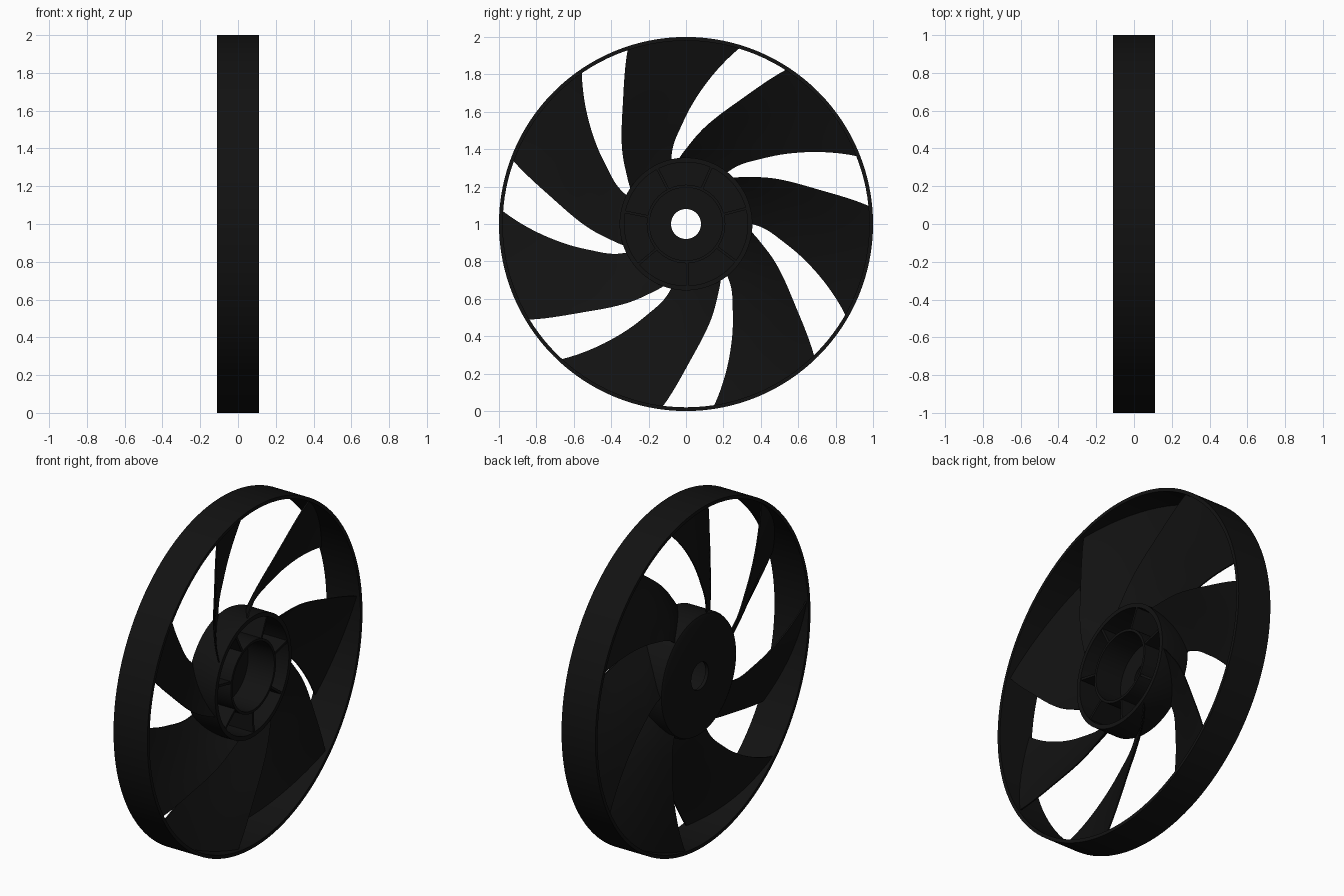
import bpy, bmesh, math
from mathutils import Vector, Matrix

if "Cube" in bpy.data.objects:
    bpy.data.objects.remove(bpy.data.objects["Cube"])

N = 7
STEP = 2 * math.pi / N
black = bpy.data.materials.new("black_plastic")
black.diffuse_color = (0.006, 0.006, 0.006, 1)
black.use_nodes = True
black.node_tree.nodes["Principled BSDF"].inputs["Base Color"].default_value = black.diffuse_color


def polar(x, r, a):
    return Vector((x, r * math.cos(a), 1 + r * math.sin(a)))


def finish(name, bm):
    bmesh.ops.recalc_face_normals(bm, faces=bm.faces[:])
    me = bpy.data.meshes.new(name)
    bm.to_mesh(me)
    bm.free()
    ob = bpy.data.objects.new(name, me)
    bpy.context.collection.objects.link(ob)
    me.materials.append(black)
    bpy.ops.object.select_all(action='DESELECT')
    ob.select_set(True)
    bpy.context.view_layer.objects.active = ob
    bpy.ops.object.shade_smooth_by_angle(angle=math.radians(35))
    return ob


def lathe(name, profile, seg):
    """Spin a closed (x, r) profile around the fan axis."""
    bm = bmesh.new()
    rings = [[bm.verts.new(polar(x, r, 2 * math.pi * i / seg)) for x, r in profile]
             for i in range(seg)]
    n = len(profile)
    for i in range(seg):
        a, b = rings[i], rings[(i + 1) % seg]
        for j in range(n):
            k = (j + 1) % n
            bm.faces.new((a[j], a[k], b[k], b[j]))
    return finish(name, bm)


def curve(vals, t):
    """Catmull-Rom through evenly indexed values, t in 0..1."""
    f = t * (len(vals) - 1)
    i = min(int(f), len(vals) - 2)
    u = f - i
    p1, p2 = vals[i], vals[i + 1]
    p0 = vals[i - 1] if i > 0 else 2 * p1 - p2
    p3 = vals[i + 2] if i + 2 < len(vals) else 2 * p2 - p1
    return 0.5 * (2 * p1 + (p2 - p0) * u + (2 * p0 - 5 * p1 + 4 * p2 - p3) * u * u
                  + (3 * p1 - p0 - 3 * p2 + p3) * u ** 3)


# Outer shroud ring
lathe("outer_ring", [(-.11, .98), (-.11, 1), (.11, 1), (.11, .98)], 128)

# Hub: closed at the back, open toward +x with two concentric walls
lathe("hub", [(-.09, .08), (-.09, .33), (-.083, .347), (-.065, .355), (.1, .355),
              (.1, .33), (-.07, .33), (-.07, .21), (.1, .21), (.1, .195),
              (-.07, .195), (-.07, .08)], 96)

# Radial ribs inside the hub
bm = bmesh.new()
for k in range(N):
    m = (Matrix.Translation((0, 0, 1)) @ Matrix.Rotation(math.radians(14.5) + k * STEP, 4, 'X')
         @ Matrix.Translation((.01, .27, 0)) @ Matrix.Diagonal((.17, .135, .014, 1)))
    bmesh.ops.create_cube(bm, size=1, matrix=m)
finish("hub_ribs", bm)

# Swept, pitched blades: edge angles (degrees) at matching radii
RADII = [.34, .42, .52, .62, .72, .83, .985]
LEAD = [149, 139.5, 131, 123.7, 118, 113.5, 108.4]
TRAIL = [103.5, 99.5, 93, 88, 83.5, 79, 73]
NR, NC, THICK = 24, 10, .012
bm = bmesh.new()
for k in range(N):
    sides = []
    for s in (-1, 1):
        grid = []
        for i in range(NR + 1):
            t = i / NR
            r, a0, a1 = curve(RADII, t), curve(LEAD, t), curve(TRAIL, t)
            x0, x1 = .085, -.075 - .022 * t
            row = []
            for j in range(NC + 1):
                c = j / NC
                x = x0 + (x1 - x0) * c - .012 * math.sin(math.pi * c)
                x += s * THICK * (.35 + .3 * math.sin(math.pi * c))
                row.append(bm.verts.new(polar(x, r, math.radians(a0 + (a1 - a0) * c) + k * STEP)))
            grid.append(row)
        for i in range(NR):
            for j in range(NC):
                bm.faces.new((grid[i][j], grid[i][j + 1], grid[i + 1][j + 1], grid[i + 1][j]))
        sides.append(grid)
    # close the blade borders
    loops = []
    for g in sides:
        loops.append(g[0][:] + [g[i][NC] for i in range(1, NR + 1)]
                     + g[NR][NC - 1::-1] + [g[i][0] for i in range(NR - 1, 0, -1)])
    n = len(loops[0])
    for i in range(n):
        j = (i + 1) % n
        bm.faces.new((loops[0][i], loops[0][j], loops[1][j], loops[1][i]))
finish("fan_blades", bm)
